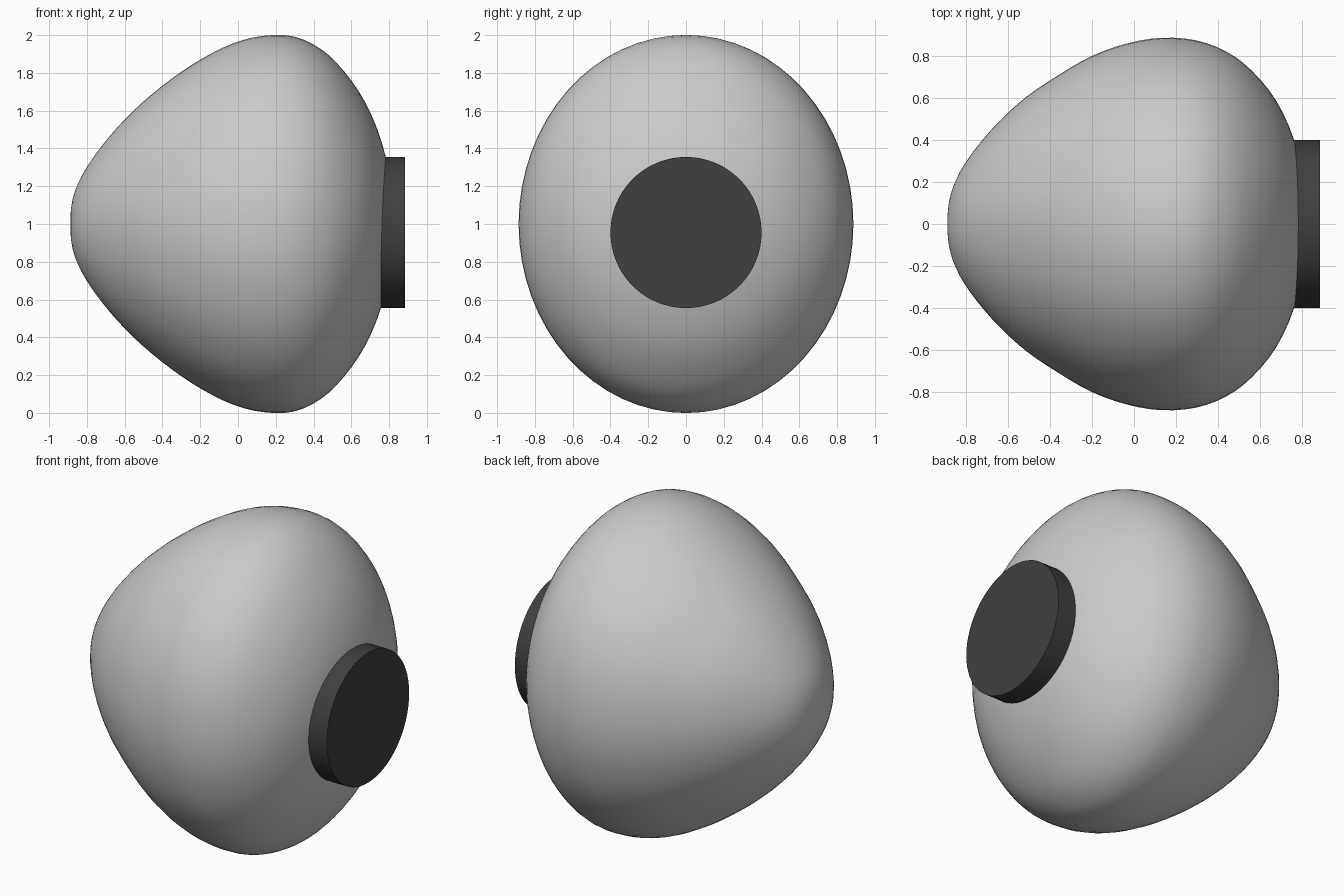
import bpy, bmesh
from math import sin, cos, pi, radians

if "Cube" in bpy.data.objects:
    bpy.data.objects.remove(bpy.data.objects["Cube"])

# profile along x: (x, half width in y, half height in z)
PROFILE = [(-0.888, 0, 0), (-0.876, .126, .13), (-.83, .245, .25), (-.75, .364, .375),
           (-.64, .49, .51), (-.51, .607, .64), (-.357, .71, .765), (-.2, .80, .87),
           (-.03, .86, .955), (.133, .886, .996), (.295, .874, .993), (.44, .82, .925),
           (.56, .73, .81), (.676, .588, .64), (.762, .40, .43), (.805, .2, .22), (.82, 0, 0)]


def smooth_profile(pts, steps):
    """Catmull-Rom through the points, mirrored over the axis at both ends."""
    flip = lambda p: (p[0], -p[1], -p[2])
    p = [flip(pts[1])] + pts + [flip(pts[-2])]
    out = []
    for i in range(1, len(p) - 2):
        for s in range(steps):
            t = s / steps
            out.append(tuple(.5 * (2 * b + (c - a) * t + (2 * a - 5 * b + 4 * c - d) * t * t
                                   + (3 * b - a - 3 * c + d) * t ** 3)
                             for a, b, c, d in zip(*p[i - 1:i + 3])))
    return out + [pts[-1]]


def finish(name, bm):
    bmesh.ops.recalc_face_normals(bm, faces=bm.faces)
    me = bpy.data.meshes.new(name)
    bm.to_mesh(me)
    bm.free()
    ob = bpy.data.objects.new(name, me)
    bpy.context.collection.objects.link(ob)
    bpy.ops.object.select_all(action='DESELECT')
    ob.select_set(True)
    bpy.context.view_layer.objects.active = ob
    bpy.ops.object.shade_smooth_by_angle(angle=radians(35))
    return ob


# rounded body: oval rings lofted along x, closed with a pole at each end
SIDES = 64
rings = smooth_profile(PROFILE, 3)
bm = bmesh.new()
loops = [[bm.verts.new((x, w * cos(2 * pi * k / SIDES), 1 + h * sin(2 * pi * k / SIDES)))
          for k in range(SIDES)] for x, w, h in rings[1:-1]]
for a, b in zip(loops, loops[1:]):
    for k in range(SIDES):
        n = (k + 1) % SIDES
        bm.faces.new((a[k], a[n], b[n], b[k]))
for loop, end in ((loops[0], rings[0]), (loops[-1], rings[-1])):
    pole = bm.verts.new((end[0], 0, 1))
    for k in range(SIDES):
        bm.faces.new((loop[k], loop[(k + 1) % SIDES], pole))
finish("body", bm)

# dark round disc on the blunt end
bm = bmesh.new()
bmesh.ops.create_cone(bm, cap_ends=True, segments=64, radius1=.4, radius2=.4, depth=.185)
disc = finish("front_disc", bm)
disc.rotation_euler = (0, pi / 2, 0)
disc.location = (.7925, 0, .955)
mat = bpy.data.materials.new("dark_grey")
mat.diffuse_color = (.05, .05, .05, 1)
mat.use_nodes = True
mat.node_tree.nodes["Principled BSDF"].inputs["Base Color"].default_value = mat.diffuse_color
disc.data.materials.append(mat)
